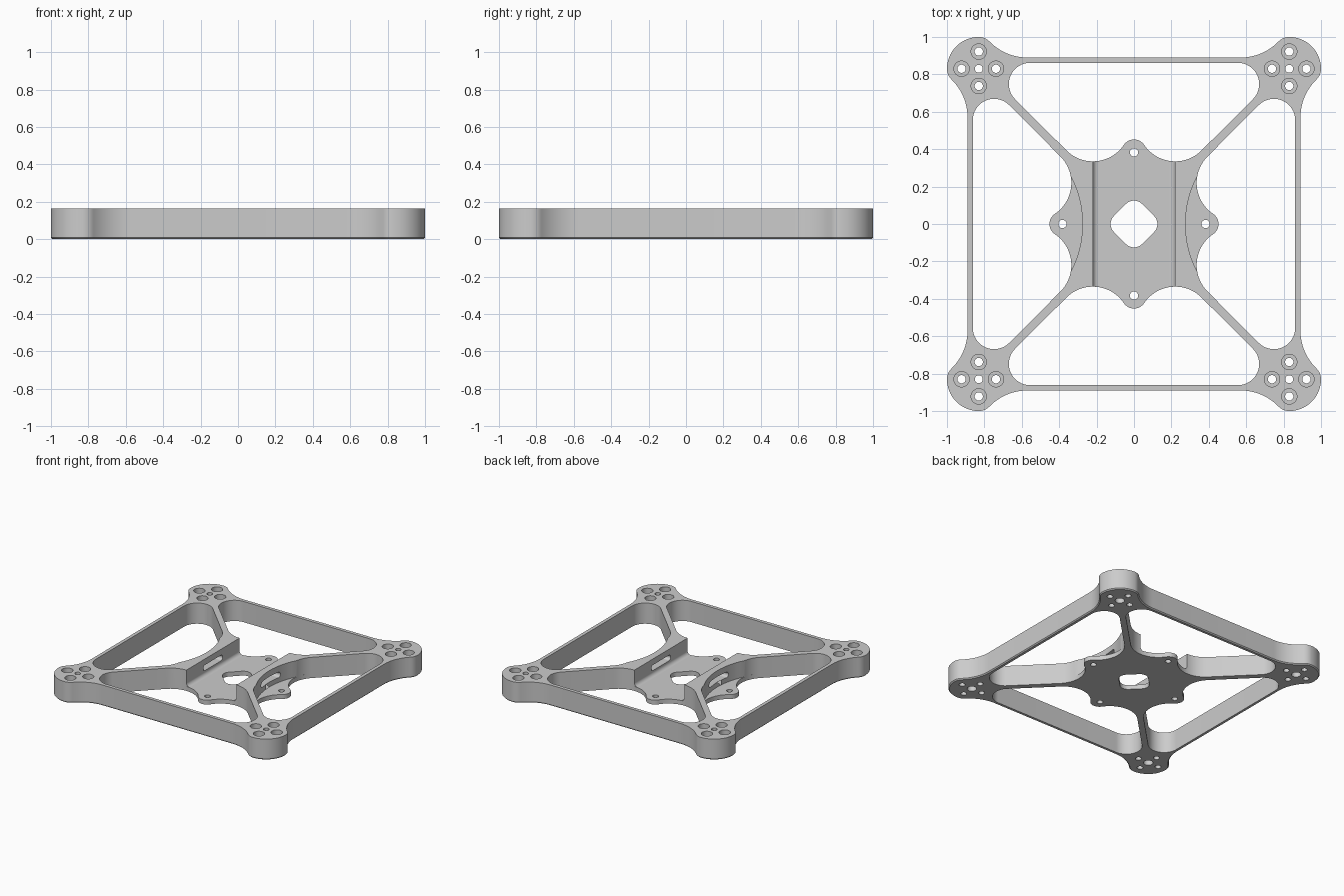
import bpy, bmesh
from math import sin, cos, radians
from mathutils import Matrix, Vector

cube = bpy.data.objects.get("Cube")
if cube:
    bpy.data.objects.remove(cube, do_unlink=True)

HEIGHT, FLOOR, PAD = 0.165, 0.035, 0.83

grey = bpy.data.materials.new("plain_grey")
grey.use_nodes = True
grey.diffuse_color = (0.6, 0.6, 0.6, 1)
grey.node_tree.nodes["Principled BSDF"].inputs["Base Color"].default_value = grey.diffuse_color


def arc(cx, cy, r, a0, a1):
    n = max(3, round(abs(a1 - a0) / 5))
    angles = [radians(a0 + (a1 - a0) * i / n) for i in range(n + 1)]
    return [(cx + r * cos(a), cy + r * sin(a)) for a in angles]


def with_mirror(pts, how):
    return pts + [how(x, y) for x, y in reversed(pts)]


def flip_x(x, y): return (-x, y)
def flip_y(x, y): return (x, -y)
def swap(x, y): return (y, x)


def four_turns(pts):
    out = []
    for _ in range(4):
        out += pts
        pts = [(-y, x) for x, y in pts]
    return out


def inset(pts, d):
    """Move a counter-clockwise outline inwards by d."""
    out = []
    for i, p in enumerate(pts):
        along = (pts[(i + 1) % len(pts)] - p).normalized() + (p - pts[i - 1]).normalized()
        along.normalize()
        out.append(p + Vector((-along.y, along.x)) * d)
    return out


def prism(name, pts, z0, z1, chamfer=0, turn=None):
    """Solid from z0 to z1 over a closed outline, optionally chamfered at the bottom."""
    clean = []
    for p in map(Vector, pts):
        if not clean or (p - clean[-1]).length > 1e-3:
            clean.append(p)
    if (clean[0] - clean[-1]).length < 1e-3:
        clean.pop()
    levels = [(clean, z0 + chamfer), (clean, z1)]
    if chamfer:
        levels.insert(0, (inset(clean, chamfer), z0))
    bm = bmesh.new()
    rings = [[bm.verts.new((p.x, p.y, z)) for p in ring] for ring, z in levels]
    bm.faces.new(rings[0][::-1])
    bm.faces.new(rings[-1])
    for low, high in zip(rings, rings[1:]):
        for i in range(len(low)):
            bm.faces.new((low[i - 1], low[i], high[i], high[i - 1]))
    if turn:
        bm.transform(turn)
    bmesh.ops.recalc_face_normals(bm, faces=bm.faces)
    mesh = bpy.data.meshes.new(name)
    bm.to_mesh(mesh)
    bm.free()
    mesh.materials.append(grey)
    obj = bpy.data.objects.new(name, mesh)
    bpy.context.collection.objects.link(obj)
    return obj


def combine(target, tool, operation):
    mod = target.modifiers.new(tool.name, 'BOOLEAN')
    mod.operation, mod.object, mod.solver = operation, tool, 'EXACT'
    bpy.context.view_layer.objects.active = target
    bpy.ops.object.modifier_apply(modifier=mod.name)
    bpy.data.objects.remove(tool, do_unlink=True)


def cut(target, pts, z0=-0.1, z1=0.3, turn=None):
    combine(target, prism("cutter", pts, z0, z1, turn=turn), 'DIFFERENCE')


# Outer outline with rounded motor pads
flank = arc(1.172, 0.57, 0.282, 180, 136) + arc(0.92, PAD, 0.08, -44, 0)
corner = flank + arc(PAD, PAD, 0.17, 0, 45)
frame = prism("drone_frame", four_turns(with_mirror(corner, swap)), 0, HEIGHT, chamfer=0.008)

# Front and back openings joined by the central channel
quarter = arc(0.22, 0.535, 0.2, 270, 315) + arc(0.555, 0.748, 0.114, -45, 90)
cut(frame, with_mirror(with_mirror(quarter, flip_x), flip_y))

# Side openings
side = (arc(0.822, 0, 0.547, 180, 152.2) + arc(0.535, 0.22, 0.2, 167, 135)
        + arc(0.748, 0.555, 0.114, 135, 0))
side = with_mirror(side, flip_y)
cut(frame, side)
cut(frame, [flip_x(*p) for p in side])

# Thin centre plate with four screw tabs
tab = arc(0.387, 0, 0.065, 0, 54) + arc(0.535, 0.22, 0.2, 235, 135)
plate = prism("centre_plate", four_turns(with_mirror(tab, swap)), 0, FLOOR)
cut(plate, four_turns(arc(0.065, 0, 0.06, -45, 45)))
for x, y in four_turns([(0.383, 0)]):
    cut(plate, arc(x, y, 0.022, 0, 360))
combine(frame, plate, 'UNION')

# Fillets along the foot of the channel walls
lay_along_y = Matrix.Rotation(radians(90), 4, 'X')
for s in (-1, 1):
    foot = [(s * x, z) for x, z in
            [(0.225, FLOOR - 0.005), (0.19, FLOOR - 0.005)]
            + arc(0.19, FLOOR + 0.03, 0.03, -90, 0) + [(0.225, FLOOR + 0.03)]]
    combine(frame, prism("wall_fillet", foot, -0.334, 0.334, turn=lay_along_y), 'UNION')

# Strap slots through the channel walls
lay_along_x = Matrix(((0, 0, 1, 0), (1, 0, 0, 0), (0, 1, 0, 0), (0, 0, 0, 1)))
slot = arc(0.1, 0.095, 0.022, -90, 90) + arc(-0.1, 0.095, 0.022, 90, 270)
for z0, z1 in ((-0.4, -0.18), (0.18, 0.4)):
    cut(frame, slot, z0, z1, lay_along_x)

# Motor pad holes: counterbored ring of four around a centre hole
for px, py in four_turns([(PAD, PAD)]):
    cut(frame, arc(px, py, 0.021, 0, 360))
    cut(frame, arc(px, py, 0.034, 0, 360), -0.1, 0.04)
    for dx, dy in four_turns([(0.092, 0)]):
        cut(frame, arc(px + dx, py + dy, 0.022, 0, 360))
        cut(frame, arc(px + dx, py + dy, 0.041, 0, 360), 0.05, 0.3)

# Smooth curved walls, sharp rims
bpy.ops.object.select_all(action='DESELECT')
frame.select_set(True)
bpy.context.view_layer.objects.active = frame
bpy.ops.object.shade_smooth_by_angle(angle=radians(30))
